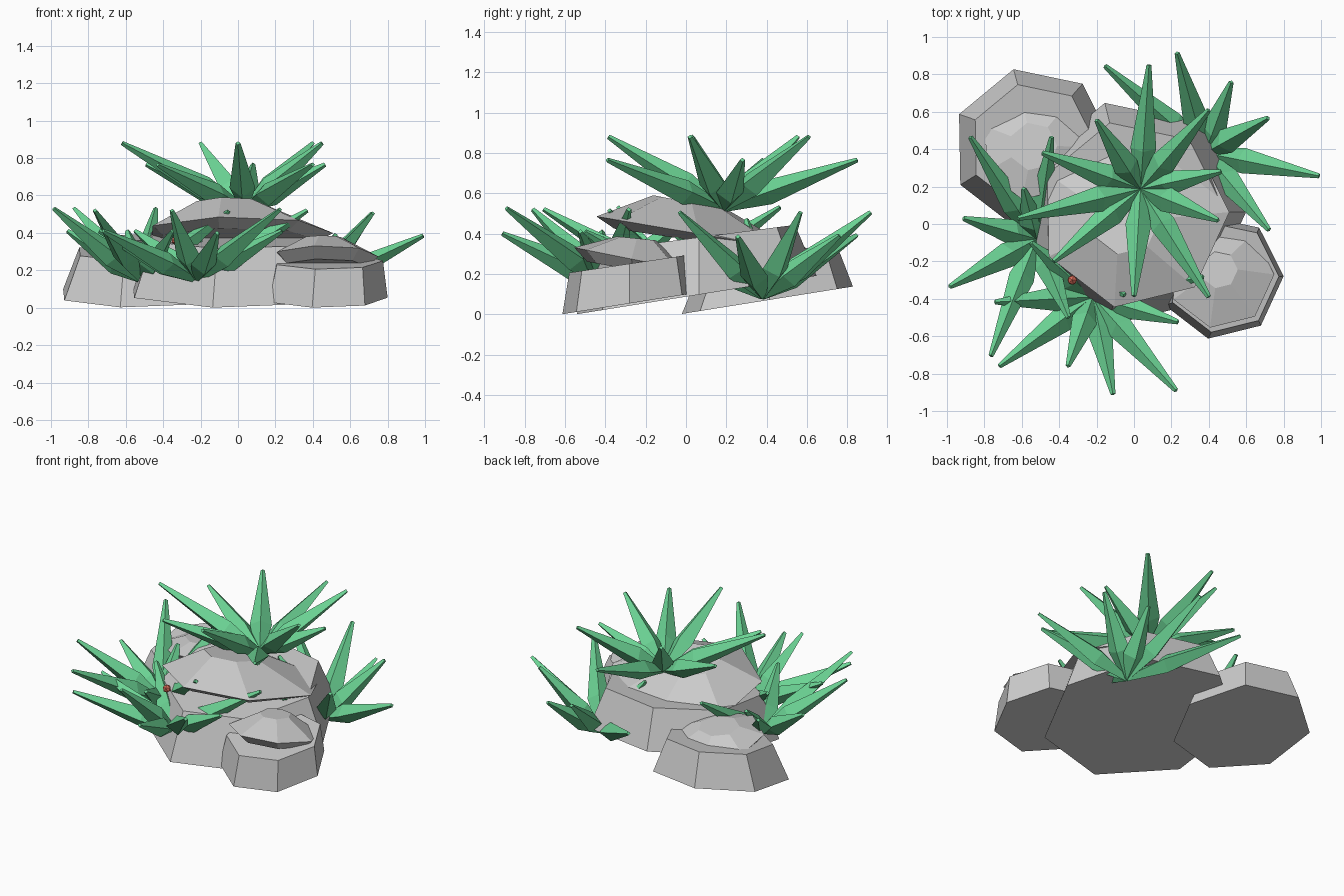
import bpy, bmesh, math
from mathutils import Vector

if "Cube" in bpy.data.objects:
    bpy.data.objects.remove(bpy.data.objects["Cube"])


def material(name, rgb):
    m = bpy.data.materials.new(name)
    m.diffuse_color = (*rgb, 1)
    m.use_nodes = True
    m.node_tree.nodes["Principled BSDF"].inputs["Base Color"].default_value = m.diffuse_color
    return m


GREEN = material("leaf_green", (0.15, 0.66, 0.3))
RED = material("berry_red", (0.7, 0.15, 0.1))


def finish(name, bm, mat=None):
    bmesh.ops.recalc_face_normals(bm, faces=bm.faces)
    me = bpy.data.meshes.new(name)
    bm.to_mesh(me)
    bm.free()
    ob = bpy.data.objects.new(name, me)
    bpy.context.collection.objects.link(ob)
    if mat:
        me.materials.append(mat)
    return ob


def loft(bm, rings):
    """Skin a stack of closed rings and cap both ends."""
    rows = [[bm.verts.new(p) for p in ring] for ring in rings]
    n = len(rows[0])
    for a, b in zip(rows, rows[1:]):
        for i in range(n):
            j = (i + 1) % n
            bm.faces.new((a[i], a[j], b[j], b[i]))
    bm.faces.new(rows[0][::-1])
    bm.faces.new(rows[-1])


def tilted_ring(cx, cy, r, z, slope, n=7, phase=1):
    pts = []
    for k in range(n):
        a = math.radians(phase) + k * math.tau / n
        x, y = r * math.cos(a), r * math.sin(a)
        pts.append((cx + x, cy + y, z + slope * y))
    return pts


def rock(name, cx, cy, layers, crown):
    """Tilted seven-sided body with a crown leaning the other way."""
    for part, rows in (("body", layers), ("crown", crown)):
        bm = bmesh.new()
        loft(bm, [tilted_ring(cx + dx, cy + dy, r, z, s) for dx, dy, r, z, s in rows])
        finish(f"{name}_{part}", bm)


# Rocks: rows are x offset, y offset, radius, height, slope
rock("main_rock", -.01, 0.055,
     [(0, 0, .61, .096, .16), (0, 0, .50, .38, .13)],
     [(0, .02, .44, .36, -.15), (0.01, 0, .51, .40, -.17), (-.04, -.03, .19, .553, -.2)])
rock("back_left_rock", -.54, .405,
     [(0, 0, .435, .07, .16), (0, .01, .34, .30, .15)],
     [(0, .02, .23, .26, -.15), (0, 0, .28, .315, -.17), (.0, .01, .13, .38, -.1)])
rock("front_right_rock", .465, -.285,
     [(0, 0, .335, .053, .16), (.01, 0, .30, .25, .15)],
     [(0, .02, .23, .22, -.18), (0, 0.01, .285, .275, -.2), (-.01, .04, .1, .376, -.1)])


# Spiky plants: straight four-sided leaves, widest a third of the way out
def leaf(bm, base, tip, width):
    d = tip - base
    side = d.cross(Vector((0, 0, 1))).normalized()
    up = side.cross(d).normalized()
    rings = []
    for t, w in ((0, .3), (.33, 1), (1, .19)):
        c = base + d * t
        rings.append([c + side * w * width, c + up * w * width * .9,
                      c - side * w * width, c - up * w * width * .9])
    loft(bm, rings)


def plant(name, base, tips, width=.069):
    bm = bmesh.new()
    for t in tips:
        leaf(bm, Vector(base), Vector(t), width)
    finish(name, bm, GREEN)


plant("top_plant", (.035, .187, .525), [
    (0, -.385, .88), (.45, .02, .88), (.40, .61, .88), (-.20, .555, .88), (-.62, .03, .88),
    (.08, .85, .765), (.465, .28, .765), (.40, -.39, .765), (-.43, -.2, .765), (-.49, .38, .765)])
plant("left_plant", (-.52, -.08, .15), [
    (-.985, -.335, .53), (-.875, .465, .53), (-.44, .465, .53), (-.05, -.38, .515),
    (-.765, -.705, .52), (-.912, .03, .41), (-.59, .19, .41), (-.15, .1, .41), (-.35, -.5, .41)])
plant("front_plant", (-.22, -.39, .15), [
    (-.743, -.417, .41), (-.353, -.76, .52), (.225, -.89, .525), (.37, -.283, .52),
    (-.25, .02, .5), (-.72, -.76, .41), (-.112, -.91, .40), (.235, -.524, .41), (-.55, -.1, .41)])
plant("back_right_plant", (.38, .38, .09), [
    (.23, .915, .505), (.717, .567, .505), (.722, -.032, .505), (.1, .3, .47),
    (-.155, .845, .39), (.52, .76, .39), (.99, .257, .385), (.37, -.05, .39)])

# Small red berry tucked under the crown
bm = bmesh.new()
bmesh.ops.create_icosphere(bm, subdivisions=1, radius=.028)
bmesh.ops.translate(bm, verts=bm.verts, vec=(-.33, -.30, .36))
finish("berry", bm, RED)
